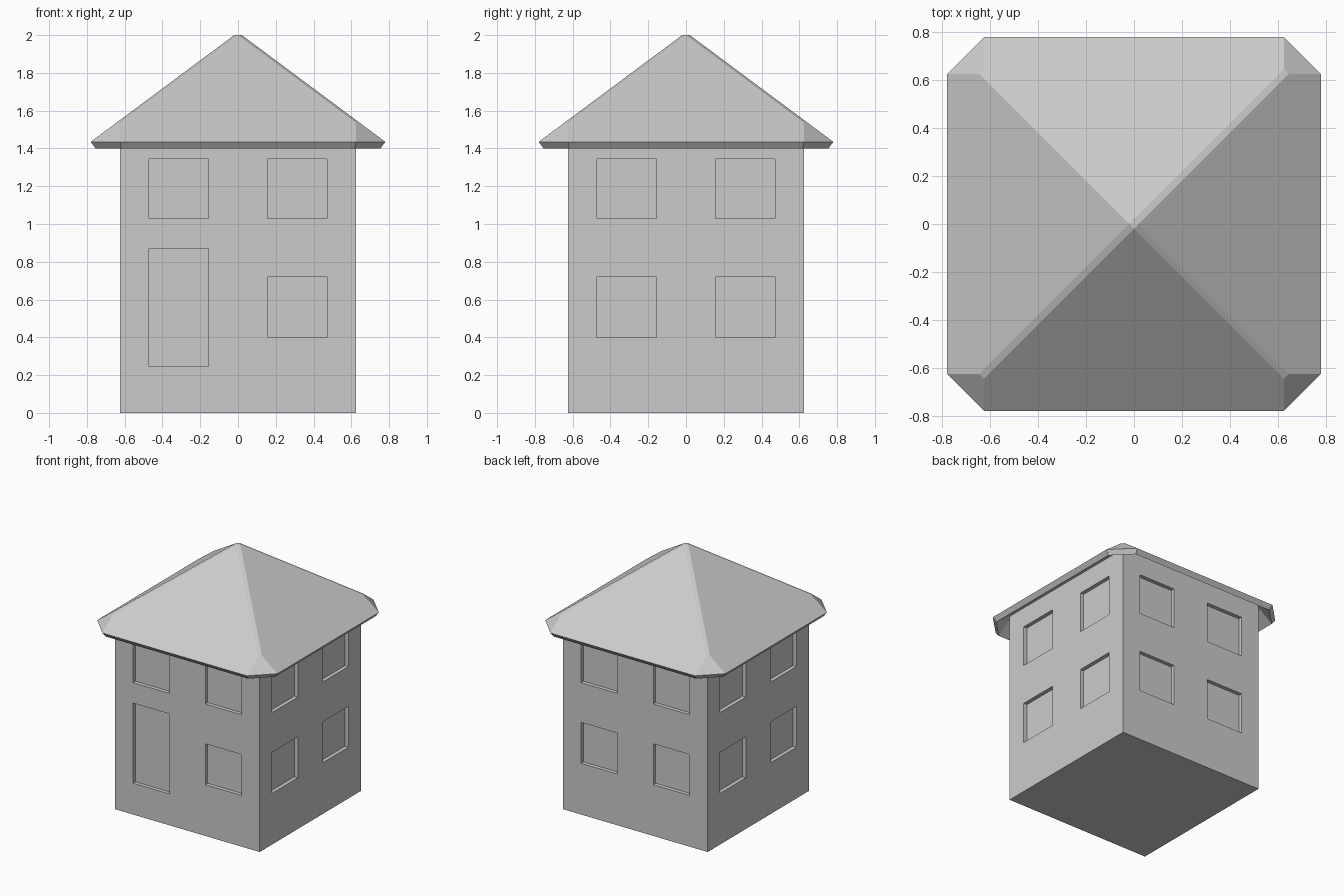
import bpy
import bmesh
from math import pi
from mathutils import Matrix, Vector

if "Cube" in bpy.data.objects:
    bpy.data.objects.remove(bpy.data.objects["Cube"], do_unlink=True)

# One plain grey for the whole house
GREY = (0.6, 0.6, 0.6, 1)
grey = bpy.data.materials.new("plain_grey")
grey.use_nodes = True
grey.diffuse_color = GREY
grey.node_tree.nodes["Principled BSDF"].inputs["Base Color"].default_value = GREY

HALF, WALL_TOP, RECESS = 0.625, 1.5, 0.03
EAVE, EAVE_Z, APEX_Z, BEVEL = 0.78, 1.435, 2.0, 0.02
SLOPE = (APEX_Z - EAVE_Z) / (EAVE - BEVEL)


def add_object(name, bm):
    bmesh.ops.remove_doubles(bm, verts=bm.verts, dist=0.0005)
    bmesh.ops.recalc_face_normals(bm, faces=bm.faces)
    mesh = bpy.data.meshes.new(name)
    bm.to_mesh(mesh)
    bm.free()
    mesh.materials.append(grey)
    obj = bpy.data.objects.new(name, mesh)
    bpy.context.collection.objects.link(obj)
    return obj


def add_face(bm, points, turn):
    return bm.faces.new([bm.verts.new(turn @ Vector(p)) for p in points])


# Openings as (x from, x to, z from, z to)
LEFT, RIGHT = (-0.47, -0.155), (0.155, 0.47)
LOW, HIGH = (0.4, 0.72), (1.03, 1.345)
DOOR = (0.245, 0.87)
windows = [x + z for x in (LEFT, RIGHT) for z in (LOW, HIGH)]
front = [LEFT + DOOR] + [w for w in windows if w != LEFT + LOW]


def wall_side(bm, openings, turn):
    """One wall as a grid of panels, with the openings pushed in."""
    xs = sorted({-HALF, HALF, *LEFT, *RIGHT})
    zs = sorted({0, WALL_TOP, *LOW, *HIGH, *DOOR})
    for x0, x1 in zip(xs, xs[1:]):
        for z0, z1 in zip(zs, zs[1:]):
            if not any(a <= x0 < b and c <= z0 < d for a, b, c, d in openings):
                add_face(bm, [(x0, -HALF, z0), (x1, -HALF, z0),
                              (x1, -HALF, z1), (x0, -HALF, z1)], turn)
    for a, b, c, d in openings:
        # reveal split at the panel rows so that it joins the wall grid
        rows = [z for z in zs if c <= z <= d]
        outline = ([(a, z) for z in rows] + [(b, z) for z in reversed(rows)])
        back = -HALF + RECESS
        add_face(bm, [(x, back, z) for x, z in outline], turn)
        for (x0, z0), (x1, z1) in zip(outline, outline[1:] + outline[:1]):
            add_face(bm, [(x0, -HALF, z0), (x1, -HALF, z1),
                          (x1, back, z1), (x0, back, z0)], turn)


# Walls, with a door and windows on the front and windows elsewhere
bm = bmesh.new()
for i in range(4):
    wall_side(bm, windows if i else front, Matrix.Rotation(i * pi / 2, 3, 'Z'))
bmesh.ops.remove_doubles(bm, verts=bm.verts, dist=0.0005)
bmesh.ops.holes_fill(bm, edges=[e for e in bm.edges if e.is_boundary], sides=0)
add_object("walls", bm)

# Roof shell: slope, bevelled hip and clipped corner, repeated on four sides
bm = bmesh.new()
hip = HALF + BEVEL
hip_z = EAVE_Z + (EAVE - hip) * SLOPE
for i in range(4):
    turn = Matrix.Rotation(i * pi / 2, 3, 'Z')
    add_face(bm, [(-HALF, -EAVE, EAVE_Z), (HALF, -EAVE, EAVE_Z), (HALF, -hip, hip_z),
                  (0, -BEVEL, APEX_Z), (-HALF, -hip, hip_z)], turn)
    add_face(bm, [(HALF, -hip, hip_z), (hip, -HALF, hip_z),
                  (BEVEL, 0, APEX_Z), (0, -BEVEL, APEX_Z)], turn)
    add_face(bm, [(HALF, -EAVE, EAVE_Z), (EAVE, -HALF, EAVE_Z),
                  (hip, -HALF, hip_z), (HALF, -hip, hip_z)], turn)
bmesh.ops.remove_doubles(bm, verts=bm.verts, dist=0.0005)
bmesh.ops.holes_fill(bm, edges=[e for e in bm.edges if e.is_boundary], sides=4)
roof = add_object("roof", bm)
if sum(p.normal.z for p in roof.data.polygons) < 0:
    roof.data.flip_normals()
shell = roof.modifiers.new("thickness", 'SOLIDIFY')
shell.thickness = 0.042
shell.offset = -1
shell.use_even_offset = True
